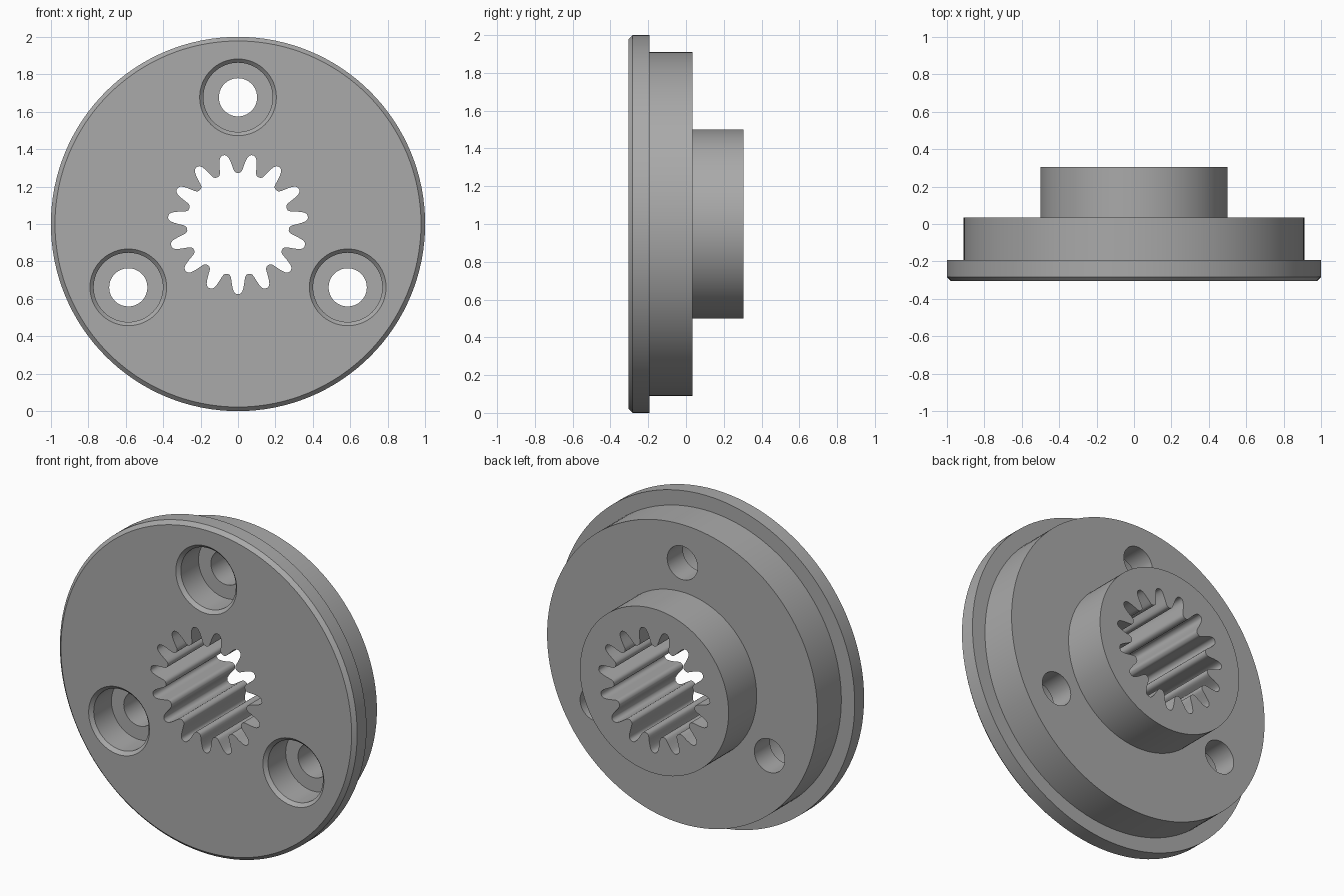
import bpy, bmesh
from math import sin, cos, pi, radians
from mathutils import Vector

cube = bpy.data.objects.get("Cube")
if cube:
    bpy.data.objects.remove(cube, do_unlink=True)

grey = bpy.data.materials.new("machined grey")
grey.use_nodes = True
colour = (0.4, 0.4, 0.4, 1)
grey.diffuse_color = colour
grey.node_tree.nodes["Principled BSDF"].inputs["Base Color"].default_value = colour

FRONT, BACK, MID = -0.305, 0.305, 1.0


def make_object(name, bm):
    bmesh.ops.recalc_face_normals(bm, faces=bm.faces)
    mesh = bpy.data.meshes.new(name)
    bm.to_mesh(mesh)
    bm.free()
    mesh.materials.append(grey)
    ob = bpy.data.objects.new(name, mesh)
    bpy.context.collection.objects.link(ob)
    return ob


def loft(name, rings):
    """Solid through matching rings of points, with flat end caps."""
    bm = bmesh.new()
    loops = [[bm.verts.new(p) for p in ring] for ring in rings]
    n = len(loops[0])
    for a, b in zip(loops, loops[1:]):
        for i in range(n):
            j = (i + 1) % n
            bm.faces.new((a[i], a[j], b[j], b[i]))
    bm.faces.new(loops[0])
    bm.faces.new(loops[-1])
    return make_object(name, bm)


def turned(name, profile, x=0, z=MID, segments=64):
    """Solid turned about a y axis from (radius, y) pairs."""
    angles = [2 * pi * i / segments for i in range(segments)]
    return loft(name, [[Vector((x + r * cos(a), y, z + r * sin(a)))
                        for a in angles] for r, y in profile])


# Flange with chamfered front rim, stepped body and hub
coupling = turned("splined_flange", [
    (0.978, FRONT), (1.0, FRONT + 0.022), (1.0, -0.193), (0.91, -0.193),
    (0.91, 0.035), (0.5, 0.035), (0.5, BACK)], segments=128)

cutters = []

# Three counterbored bolt holes
for k in range(3):
    a = radians(90 + 120 * k)
    cutters.append(turned("bolt_hole_cutter", [
        (0.225, FRONT - 0.02), (0.185, FRONT + 0.02), (0.185, FRONT + 0.19),
        (0.102, FRONT + 0.19), (0.102, 0.1)],
        x=0.677 * cos(a), z=MID + 0.677 * sin(a)))

# Splined bore: half a groove as (radius, half width), mirrored and repeated
half = [(0.268, 0.052), (0.272, 0.045), (0.279, 0.040), (0.29, 0.037),
        (0.305, 0.035), (0.325, 0.032), (0.345, 0.028), (0.36, 0.023),
        (0.37, 0.016), (0.375, 0.007)]
groove = [(r, -w) for r, w in half] + [(r, w) for r, w in reversed(half)]
TEETH = 15
outline = []
for k in range(TEETH):
    a = -pi / 2 + 2 * pi * k / TEETH
    outline += [(r * cos(a) - w * sin(a), MID + r * sin(a) + w * cos(a))
                for r, w in groove]
cutters.append(loft("spline_cutter", [[(x, y, z) for x, z in outline]
                                      for y in (FRONT - 0.1, BACK + 0.1)]))

# Cut the holes, then discard the cutters
bpy.ops.object.select_all(action="DESELECT")
coupling.select_set(True)
bpy.context.view_layer.objects.active = coupling
for cutter in cutters:
    cutter.hide_render = True
    cut = coupling.modifiers.new("cut", "BOOLEAN")
    cut.operation = "DIFFERENCE"
    cut.solver = "EXACT"
    cut.object = cutter
    bpy.ops.object.modifier_apply(modifier=cut.name)
    bpy.data.objects.remove(cutter, do_unlink=True)

bpy.ops.object.shade_smooth_by_angle(angle=radians(32))
